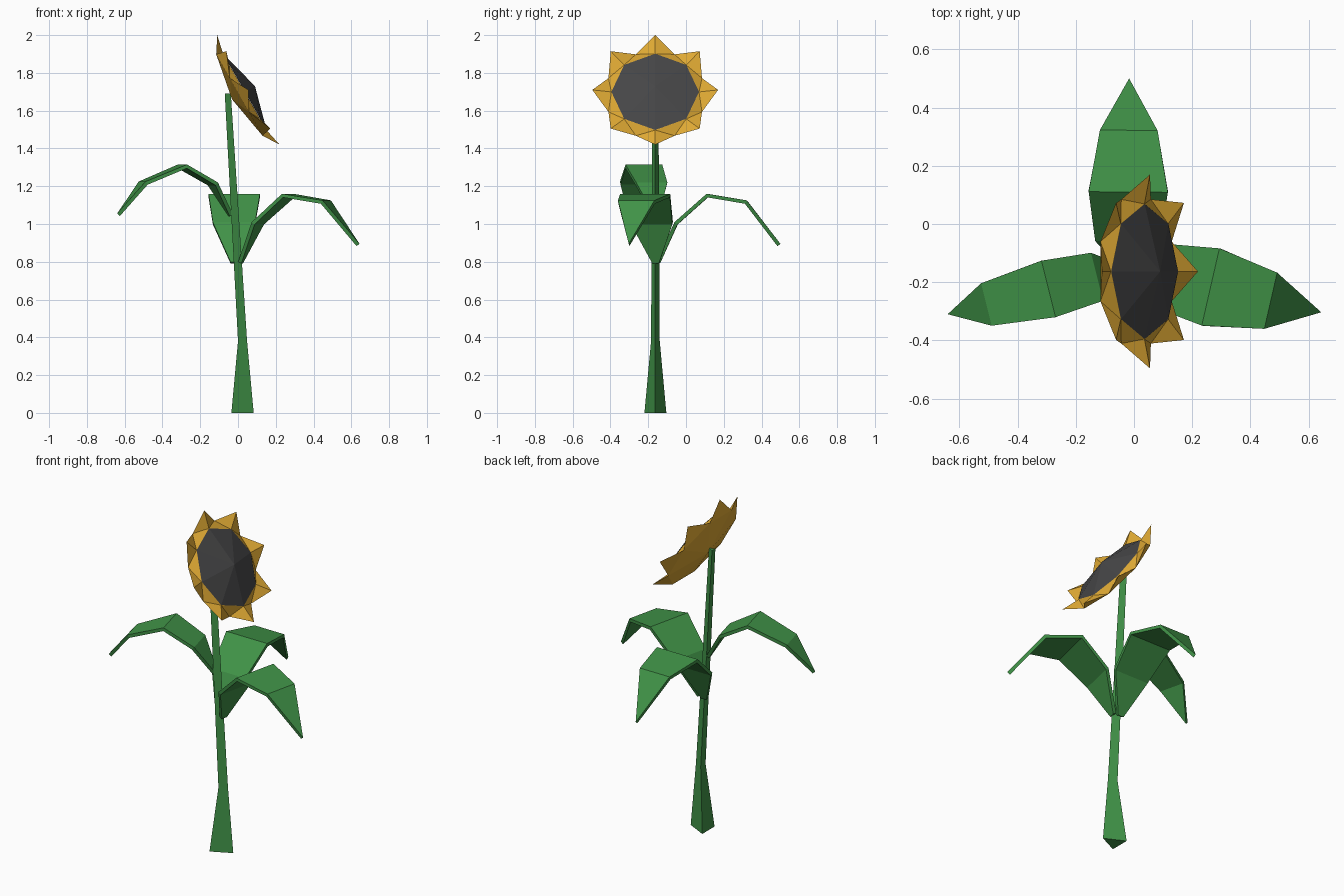
import bpy, bmesh, math
from mathutils import Vector, Matrix

if "Cube" in bpy.data.objects:
    bpy.data.objects.remove(bpy.data.objects["Cube"])


def material(name, rgb):
    m = bpy.data.materials.new(name)
    m.diffuse_color = (*rgb, 1)
    m.use_nodes = True
    m.node_tree.nodes["Principled BSDF"].inputs["Base Color"].default_value = m.diffuse_color
    return m


GREEN = material("leaf green", (0.052, 0.29, 0.064))
GOLD = material("petal gold", (0.76, 0.41, 0.035))
DARK = material("seed dark grey", (0.062, 0.062, 0.064))


def make(name, verts, faces, mat, closed=True):
    me = bpy.data.meshes.new(name)
    me.from_pydata([tuple(v) for v in verts], [], faces)
    if closed:
        bm = bmesh.new()
        bm.from_mesh(me)
        bmesh.ops.recalc_face_normals(bm, faces=bm.faces)
        bm.to_mesh(me)
        bm.free()
    me.materials.append(mat)
    ob = bpy.data.objects.new(name, me)
    bpy.context.collection.objects.link(ob)
    return ob


# Stem: triangular section, one corner towards +x, flared foot
sections = [(0.0, -0.035, 0.083, 0.058), (0.38, 0.0, 0.048, 0.023),
            (1.69, -0.07, -0.038, 0.016)]
verts, faces = [], []
for z, x0, x1, w in sections:
    verts += [(x1, -0.163, z), (x0, -0.162 + w, z), (x0, -0.162 - w, z)]
for s in (0, 3):
    for i in range(3):
        j = (i + 1) % 3
        faces.append((s + i, s + j, s + 3 + j, s + 3 + i))
faces += [(2, 1, 0), (6, 7, 8)]
make("stem", verts, faces, GREEN)


# Leaves: arched strips (distance, height, half width) with a thin edge
def leaf(name, root, d, profile):
    d = Vector((*d, 0)).normalized()
    side = Vector((-d.y, d.x, 0))
    root = Vector((*root, 0))
    verts, faces = [], []
    for s, z, w in profile[:-1]:
        c = root + d * s + Vector((0, 0, z))
        verts += [c - side * w, c + side * w]
    s, z, w = profile[-1]
    verts.append(root + d * s + Vector((0, 0, z)))
    n = len(profile) - 1
    for i in range(n - 1):
        a = 2 * i
        faces.append((a, a + 2, a + 3, a + 1))
    faces.append((2 * n - 2, 2 * n, 2 * n - 1))
    ob = make(name, verts, faces, GREEN, closed=False)
    mod = ob.modifiers.new("thickness", 'SOLIDIFY')
    mod.thickness = 0.02
    mod.offset = -1


big = [(0.01, 0.80, 0.018), (0.105, 1.01, 0.112), (0.275, 1.16, 0.136),
       (0.487, 1.125, 0.099), (0.665, 0.895, 0)]
small = [(0.0, 1.05, 0.014), (0.10, 1.22, 0.085), (0.272, 1.315, 0.10),
         (0.492, 1.225, 0.075), (0.629, 1.055, 0)]
leaf("leaf_right", (-0.005, -0.155), (0.975, -0.223), big)
leaf("leaf_back", (-0.022, -0.165), (0.008, 1), big)
leaf("leaf_left", (-0.03, -0.157), (-0.97, -0.243), small)

# Flower head frame: faces +x, tilted upwards
n, u, v = Vector((0.87, 0, 0.495)), Vector((-0.495, 0, 0.87)), Vector((0, 1, 0))
centre = Vector((0.055, -0.163, 1.71))
N = 8


def ring(r, h, turn=0.0):
    out = []
    for i in range(N):
        a = 2 * math.pi * (i + turn) / N
        out.append(centre + (v * math.cos(a) + u * math.sin(a)) * r + n * h)
    return out


# Petals: pointed ring with a shallow cone behind
verts = ring(0.333, 0) + ring(0.268, -0.055, 0.5) + ring(0.232, -0.022)
verts.append(centre - n * 0.10)
faces = []
for i in range(N):
    j = (i + 1) % N
    tip, tip2, notch, notch2 = i, j, N + i, N + j
    rim, rim2 = 2 * N + i, 2 * N + j
    faces += [(rim, tip, notch), (rim, notch, rim2), (notch, tip2, rim2),
              (tip2, notch, notch2), (3 * N, notch2, notch)]
faces.append(tuple(range(3 * N - 1, 2 * N - 1, -1)))
make("petals", verts, faces, GOLD)

# Seed disc: low cone with eight sides
verts = ring(0.232, -0.021) + [centre + n * 0.04]
faces = [(i, (i + 1) % N, N) for i in range(N)]
make("seed_disc", verts, faces, DARK, closed=False)
